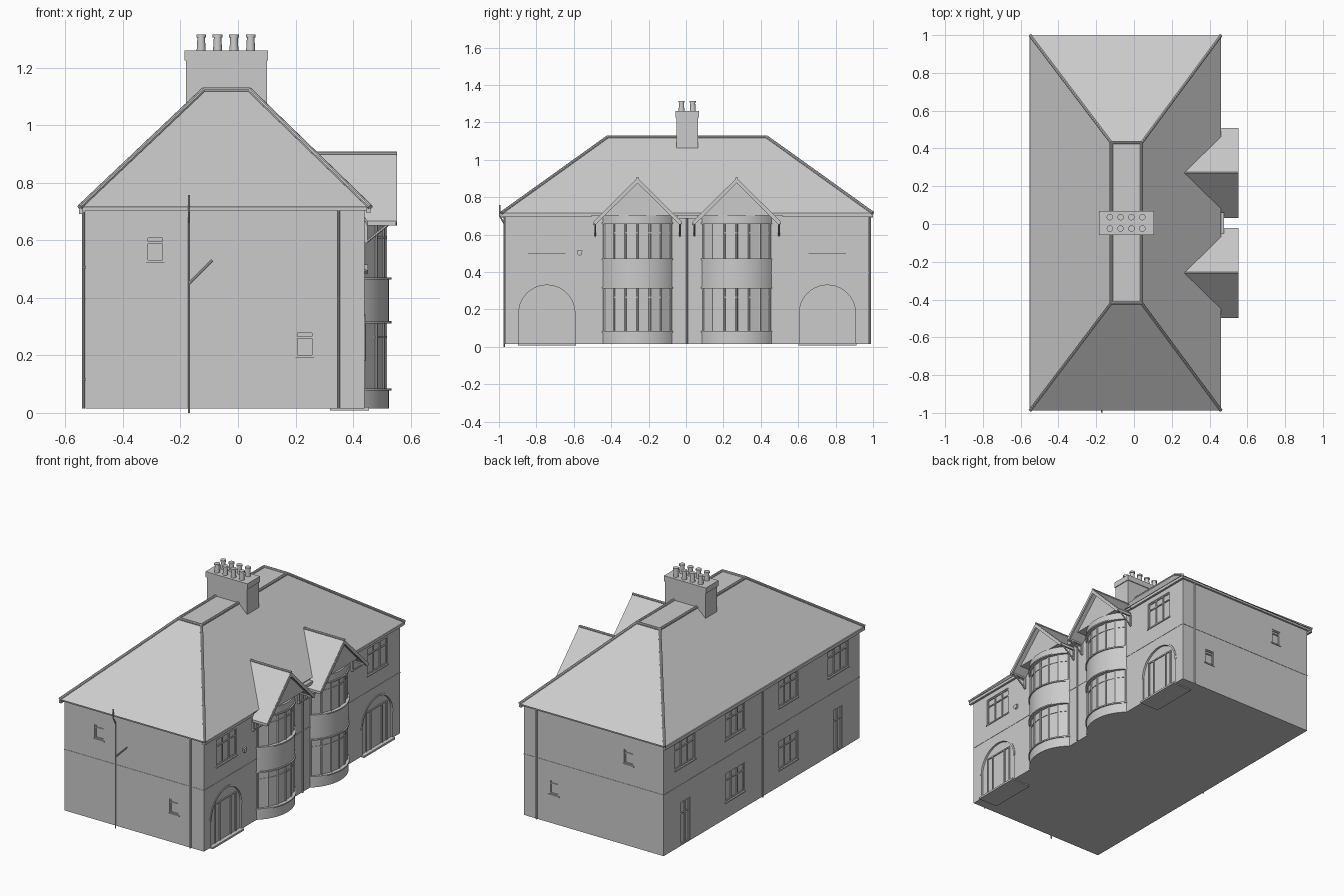
import bpy, bmesh, math
from mathutils import Vector, Matrix

if "Cube" in bpy.data.objects:
    bpy.data.objects.remove(bpy.data.objects["Cube"])

CY = 0.006  # the house is mirrored about this y; everything is shifted at the end


def finish(name, bm, smooth=False):
    bmesh.ops.recalc_face_normals(bm, faces=bm.faces)
    me = bpy.data.meshes.new(name)
    bm.to_mesh(me)
    bm.free()
    ob = bpy.data.objects.new(name, me)
    bpy.context.collection.objects.link(ob)
    if smooth:
        bpy.ops.object.select_all(action='DESELECT')
        ob.select_set(True)
        bpy.context.view_layer.objects.active = ob
        bpy.ops.object.shade_smooth_by_angle(angle=math.radians(35))
    return ob


def solids(name, items, smooth=False):
    """Each item: (outline points, axis, start, end); outlines are xy for z, yz for x, xz for y."""
    bm = bmesh.new()
    for pts, axis, a, b in items:
        place = {'z': lambda p, h: (p[0], p[1], h), 'x': lambda p, h: (h, p[0], p[1]),
                 'y': lambda p, h: (p[0], h, p[1])}[axis]
        lo = [bm.verts.new(place(p, a)) for p in pts]
        hi = [bm.verts.new(place(p, b)) for p in pts]
        bm.faces.new(lo)
        bm.faces.new(hi)
        n = len(pts)
        for i in range(n):
            j = (i + 1) % n
            bm.faces.new((lo[i], lo[j], hi[j], hi[i]))
    return finish(name, bm, smooth)


def box(x0, x1, y0, y1, z0, z1):
    return ([(x0, y0), (x1, y0), (x1, y1), (x0, y1)], 'z', z0, z1)


def hull(name, groups):
    bm = bmesh.new()
    for pts in groups:
        vs = [bm.verts.new(p) for p in pts]
        bmesh.ops.convex_hull(bm, input=vs)
    bmesh.ops.dissolve_limit(bm, angle_limit=0.01, verts=bm.verts, edges=bm.edges)
    return finish(name, bm)


def rods(name, segs, r, n=10):
    bm = bmesh.new()
    for p, q in segs:
        p, q = Vector(p), Vector(q)
        d = q - p
        m = Matrix.Translation((p + q) / 2) @ d.to_track_quat('Z', 'Y').to_matrix().to_4x4()
        bmesh.ops.create_cone(bm, cap_ends=True, segments=n, radius1=r, radius2=r,
                              depth=d.length, matrix=m)
    return finish(name, bm, True)


# wall planes: axis of the normal, position, outward sign
FACES = {'right': (0, 0.44, 1), 'left': (0, -0.53, -1), 'rear': (1, 0.973, 1), 'front': (1, -0.973, -1)}
cuts = []


def on_face(face, u0, u1, d0, d1, z0, z1):
    axis, pos, s = FACES[face]
    a, b = sorted((pos + s * d0, pos + s * d1))
    u0, u1 = sorted((u0, u1))
    return box(a, b, u0, u1, z0, z1) if axis == 0 else box(u0, u1, a, b, z0, z1)


def opening(name, face, u0, u1, z0, z1, cols=2, sill=True):
    """Recess in the wall with frame, mullions, transom and sill."""
    u0, u1 = sorted((u0, u1))
    cuts.append(on_face(face, u0, u1, -0.010, 0.02, z0, z1))
    w, d = 0.007, (-0.012, -0.004)
    parts = [on_face(face, u0, u1, *d, z0, z0 + w), on_face(face, u0, u1, *d, z1 - w, z1)]
    for i in range(cols + 1):
        c = u0 + w / 2 + (u1 - u0 - w) * i / cols
        parts.append(on_face(face, c - w / 2, c + w / 2, *d, z0, z1))
    t = z0 + (z1 - z0) * 0.7
    parts.append(on_face(face, u0, u1, *d, t, t + w))
    if sill:
        parts.append(on_face(face, u0 - 0.005, u1 + 0.005, -0.01, 0.005, z0 - 0.008, z0))
    solids(name, parts)


# windows and doors on every side, mirrored about the party wall
for s in (1, -1):
    end = 'rear' if s > 0 else 'front'
    opening('end_upper_window', end, -0.32, -0.255, 0.525, 0.615, 1)
    opening('end_lower_window', end, 0.2, 0.265, 0.195, 0.285, 1)
    opening('right_upper_window', 'right', s * 0.65, s * 0.85, 0.5, 0.67, 3)
    for a, b in ((0.66, 0.86), (0.17, 0.36)):
        opening('left_upper_window', 'left', s * a, s * b, 0.51, 0.675, 3)
    opening('left_lower_window', 'left', s * 0.17, s * 0.36, 0.12, 0.3, 3)
    opening('back_door', 'left', s * 0.71, s * 0.8, 0.02, 0.29, 2, False)

    # arched entrance: recess, brick ring, door frame and doorstep
    def arch(r):
        return [(s * 0.75 + r * math.cos(math.pi * i / 20), 0.18 + r * math.sin(math.pi * i / 20))
                for i in range(21)]
    cuts.append(([(s * 0.75 + 0.15, 0.02)] + arch(0.15) + [(s * 0.75 - 0.15, 0.02)], 'x', 0.43, 0.46))
    o, i_ = arch(0.162), arch(0.15)
    solids('arch_ring', [([o[k], o[k + 1], i_[k + 1], i_[k]], 'x', 0.435, 0.443) for k in range(20)])
    solids('entrance_door', [on_face('right', s * 0.75 + u - 0.004, s * 0.75 + u + 0.004, -0.012, -0.004, 0.02, 0.26)
                             for u in (-0.1, -0.055, 0.055, 0.1)]
           + [on_face('right', s * 0.75 - 0.104, s * 0.75 + 0.104, -0.012, -0.004, 0.26, 0.268)])
    solids('doorstep', [box(0.32, 0.455, s * 0.75 - 0.155, s * 0.75 + 0.155, 0.008, 0.02)])

# walls with the recesses cut out
walls = solids('walls', [box(-0.53, 0.44, -0.973, 0.973, 0.015, 0.71)])
cutter = solids('opening_cutter', cuts)
cutter.hide_render = True
mod = walls.modifiers.new('openings', 'BOOLEAN')
mod.operation, mod.solver, mod.object = 'DIFFERENCE', 'EXACT', cutter
bpy.context.view_layer.objects.active = walls
bpy.ops.object.modifier_apply(modifier=mod.name)
bpy.data.objects.remove(cutter)
solids('string_course', [box(-0.532, 0.442, -0.975, 0.975, 0.394, 0.4)])

# hipped roof with flat top, eaves board and gutters
X0, X1, YR, RX0, RX1, RY, ZT = -0.55, 0.46, 0.993, -0.12, 0.04, 0.425, 1.122
eave = [(x, y, 0.715) for x, y in ((X0, -YR), (X1, -YR), (X1, YR), (X0, YR))]
top = [(x, y, ZT) for x, y in ((RX0, -RY), (RX1, -RY), (RX1, RY), (RX0, RY))]
hull('roof', [eave + top])
solids('eaves_board', [box(X0 + 0.008, X1 - 0.008, -YR + 0.008, YR - 0.008, 0.703, 0.716)])
solids('gutter', [box(X0 - 0.003, X0 + 0.012, -YR, YR, 0.692, 0.712)]
       + [box(X1 - 0.014, X1, *sorted((s * 0.51, s * YR)), 0.695, 0.712) for s in (1, -1)])
rods('ridge_tiles', list(zip(eave, top)) + [(top[i], top[(i + 1) % 4]) for i in range(4)], 0.009)

# chimney stack, cap and pots
solids('chimney', [box(-0.18, 0.1, -0.058, 0.058, 0.98, 1.225), box(-0.186, 0.105, -0.063, 0.063, 1.225, 1.26)])
bm = bmesh.new()
for x in (-0.128, -0.071, -0.014, 0.044):
    for y in (-0.03, 0.03):
        for r1, r2, z, h in ((0.016, 0.013, 1.255, 0.05), (0.017, 0.017, 1.305, 0.01)):
            bmesh.ops.create_cone(bm, cap_ends=True, segments=16, radius1=r1, radius2=r2, depth=h,
                                  matrix=Matrix.Translation((x, y, z + h / 2)))
finish('chimney_pots', bm, True)

# bow windows with gabled roofs
for c in (0.265, -0.265):
    def bow(hw, depth, n):
        r = (hw * hw + depth * depth) / (2 * depth)
        a = math.asin(hw / r)
        return [(0.44 + depth - r + r * math.cos(-a + 2 * a * i / n),
                 c + r * math.sin(-a + 2 * a * i / n)) for i in range(n + 1)]

    def bow_solid(hw, depth, n, z0, z1):
        return ([(0.43, c - hw)] + bow(hw, depth, n) + [(0.43, c + hw)], 'z', z0, z1)

    solids('bay_walls', [bow_solid(0.185, 0.085, 24, *z) for z in ((0.015, 0.08), (0.315, 0.465), (0.66, 0.705))], True)
    solids('bay_sills', [bow_solid(0.19, 0.093, 24, z, z + 0.008) for z in (0.077, 0.311, 0.463, 0.656)], True)
    solids('bay_glazing', [bow_solid(0.178, 0.072, 6, *z) for z in ((0.08, 0.315), (0.465, 0.66))])
    solids('bay_transoms', [bow_solid(0.181, 0.076, 6, z, z + 0.008) for z in (0.26, 0.605)])
    rods('bay_mullions', [((x, y, z0), (x, y, z1)) for x, y in bow(0.178, 0.072, 6)
                          for z0, z1 in ((0.08, 0.315), (0.465, 0.66))], 0.006, 6)

    # gable: roof slabs meeting the main roof, infill, bargeboards, ridge and brackets
    slabs, barge = [], []
    for s in (1, -1):
        up = [(0.266, c, 0.903), (0.55, c, 0.903), (0.55, c + s * 0.238, 0.667),
              (0.45, c + s * 0.238, 0.667), (0.46, c + s * 0.19, 0.7146)]
        slabs.append(up + [(x, y, z - 0.016) for x, y, z in up])
        edge = [(c, 0.9), (c + s * 0.238, 0.664), (c + s * 0.225, 0.652), (c, 0.875)]
        barge.append((edge, 'x', 0.542, 0.553))
        y = c + s * 0.226
        solids('gable_bracket_post', [box(0.438, 0.45, y - 0.005, y + 0.005, 0.59, 0.665),
                                      box(0.438, 0.54, y - 0.005, y + 0.005, 0.655, 0.665)])
        rods('gable_bracket_strut', [((0.443, y, 0.592), (0.525, y, 0.658))], 0.005, 6)
    hull('gable_roof', slabs)
    solids('gable_bargeboard', barge)
    solids('gable_infill', [([(c - 0.19, 0.703), (c + 0.19, 0.703), (c, 0.893)], 'x', 0.43, 0.512)])
    rods('gable_ridge', [((0.27, c, 0.902), (0.552, c, 0.902))], 0.007)

# downpipes, rainwater hopper, soil stack with branch
solids('hopper', [box(0.44, 0.477, -0.055, 0.055, 0.685, 0.705)])
rods('downpipes', [((0.447, 0, 0.015), (0.447, 0, 0.69)), ((-0.537, 0, 0.015), (-0.537, 0, 0.7)),
                   ((0.35, -0.978, 0.015), (0.35, -0.978, 0.705)),
                   ((0.35, 0.978, 0.015), (0.35, 0.978, 0.705))], 0.005)
rods('soil_stack', [((-0.17, -0.979, 0), (-0.17, -0.979, 0.66)), ((-0.17, -0.979, 0.66), (-0.17, -1.002, 0.7)),
                    ((-0.17, -1.002, 0.7), (-0.17, -1.002, 0.757)),
                    ((-0.17, -0.979, 0.45), (-0.09, -0.979, 0.53))], 0.004)
# small alarm box on the right wall
solids('alarm_box', [([(-0.59, 0.515), (-0.56, 0.515), (-0.563, 0.495), (-0.575, 0.485), (-0.587, 0.495)],
                      'x', 0.438, 0.452)])

for ob in bpy.context.scene.objects:
    ob.location.y += CY
